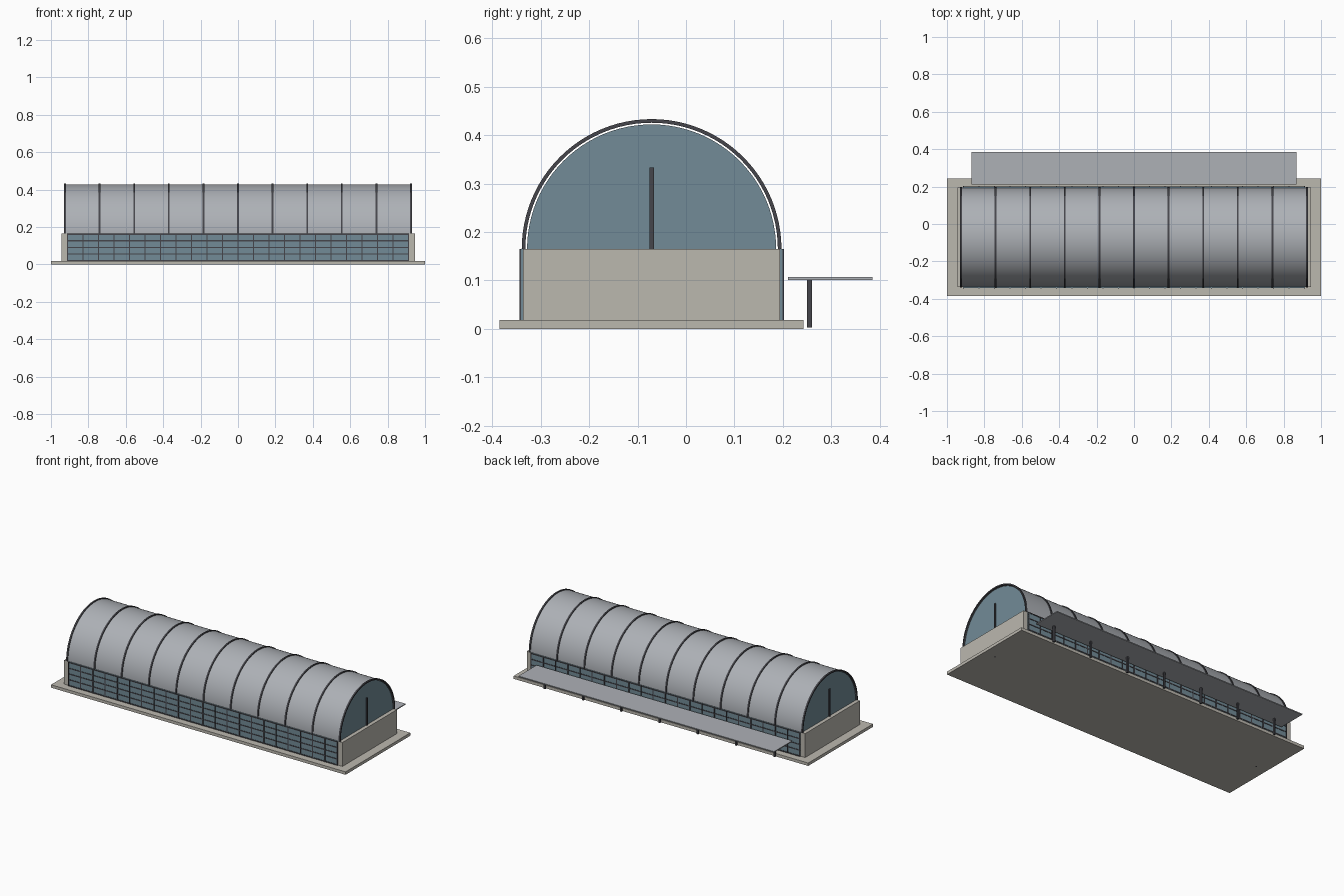
import bpy, bmesh, math

if "Cube" in bpy.data.objects:
    bpy.data.objects.remove(bpy.data.objects["Cube"])

YC, ZS, HW = -0.071, 0.165, 0.265   # vault axis, springing height, half width of hall


def mat(name, col):
    m = bpy.data.materials.new(name)
    m.diffuse_color = (*col, 1)
    m.use_nodes = True
    m.node_tree.nodes["Principled BSDF"].inputs["Base Color"].default_value = m.diffuse_color
    return m


STONE = mat("stone", (0.50, 0.48, 0.43))
STEEL = mat("dark_steel", (0.06, 0.06, 0.07))
GLASS = mat("blue_glass", (0.17, 0.26, 0.31))
ROOF = mat("roof_metal", (0.42, 0.44, 0.47))


def finish(name, bm, m):
    bmesh.ops.recalc_face_normals(bm, faces=bm.faces)
    me = bpy.data.meshes.new(name)
    bm.to_mesh(me)
    bm.free()
    me.materials.append(m)
    ob = bpy.data.objects.new(name, me)
    bpy.context.collection.objects.link(ob)
    return ob


def boxes(name, bounds, m):
    """One object made of boxes given as (x0, x1, y0, y1, z0, z1)."""
    bm = bmesh.new()
    for x0, x1, y0, y1, z0, z1 in bounds:
        vs = bmesh.ops.create_cube(bm, size=1)["verts"]
        for v in vs:
            v.co.x = x1 if v.co.x > 0 else x0
            v.co.y = y1 if v.co.y > 0 else y0
            v.co.z = z1 if v.co.z > 0 else z0
    return finish(name, bm, m)


def arch(name, x0, x1, r0, r1, m, n=48):
    """Half ring (or half disc when r0 is 0) extruded along x."""
    bm = bmesh.new()
    def pt(r, i):
        a = math.pi * i / n
        return bm.verts.new((x0, YC + r * math.cos(a), ZS + r * math.sin(a)))
    outer = [pt(r1, i) for i in range(n + 1)]
    if r0:
        inner = [pt(r0, i) for i in range(n + 1)]
        for i in range(n):
            bm.faces.new((outer[i], outer[i + 1], inner[i + 1], inner[i]))
    else:
        bm.faces.new(outer)
    ext = bmesh.ops.extrude_face_region(bm, geom=bm.faces[:])["geom"]
    for v in ext:
        if isinstance(v, bmesh.types.BMVert):
            v.co.x = x1
    ob = finish(name, bm, m)
    bpy.context.view_layer.objects.active = ob
    ob.select_set(True)
    bpy.ops.object.shade_smooth_by_angle(angle=math.radians(30))
    ob.select_set(False)
    return ob


# Base slab
boxes("base_slab", [(-1, 1, -0.385, 0.243, 0, 0.018)], STONE)

# Low end walls, gable glass and gable posts
for side, s in (("left", -1), ("right", 1)):
    def xs(a, b):
        return tuple(sorted((s * a, s * b)))
    boxes(f"end_wall_{side}", [(*xs(0.915, 0.945), YC - HW, YC + HW, 0.018, ZS)], STONE)
    arch(f"gable_glass_{side}", *xs(0.916, 0.922), 0, 0.257, GLASS)
    boxes(f"gable_post_{side}", [(*xs(0.92, 0.929), YC - 0.0045, YC + 0.0045, -0.0005, 0.333)], STEEL)

# Long glazed sides with a grid of glazing bars
for side, s in (("front", -1), ("back", 1)):
    y = YC + s * 0.267
    boxes(f"side_glass_{side}", [(-0.915, 0.915, y - 0.003, y + 0.003, 0.018, ZS)], GLASS)
    bars = []
    for i in range(23):
        x = -0.912 + 1.824 * i / 22
        bars.append((x - 0.003, x + 0.003, y - 0.006, y + 0.006, 0.018, ZS))
    for i in range(5):
        z = 0.021 + 0.141 * i / 4
        bars.append((-0.915, 0.915, y - 0.005, y + 0.005, z - 0.003, z + 0.003))
    boxes(f"glazing_bars_{side}", bars, STEEL)

# Barrel roof and its eleven ribs
arch("barrel_roof", -0.922, 0.922, 0.261, 0.2635, ROOF, 64)
for i in range(11):
    x = -0.925 + 0.185 * i
    arch(f"roof_rib_{i + 1}", x - 0.005, x + 0.005, 0.2605, 0.268, STEEL)

# Rear canopy on seven posts
boxes("canopy", [(-0.868, 0.868, 0.21, 0.385, 0.101, 0.107)], ROOF)
boxes("canopy_posts", [(x - 0.005, x + 0.005, 0.25, 0.26, 0.003, 0.101)
                       for x in (-0.78 + 0.26 * i for i in range(7))], STEEL)
